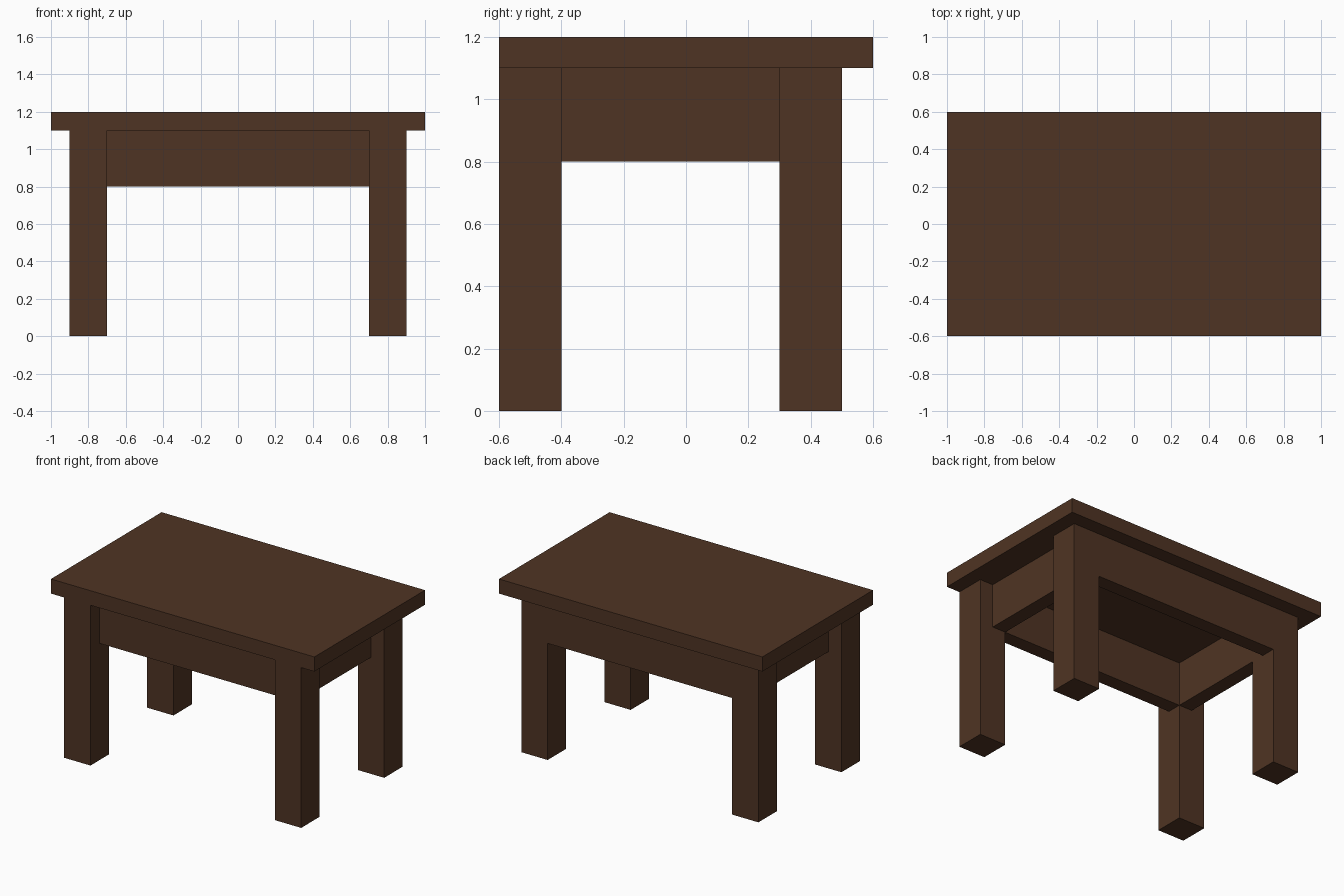
import bpy

if "Cube" in bpy.data.objects:
    bpy.data.objects.remove(bpy.data.objects["Cube"])

wood = bpy.data.materials.new("dark brown wood")
wood.diffuse_color = (0.078, 0.034, 0.017, 1.0)
wood.use_nodes = True
wood.node_tree.nodes["Principled BSDF"].inputs["Base Color"].default_value = wood.diffuse_color


def box(name, x, y, z):
    """Box spanning the given (min, max) ranges."""
    bpy.ops.mesh.primitive_cube_add(size=1, location=[sum(r) / 2 for r in (x, y, z)])
    ob = bpy.context.object
    ob.name = name
    ob.scale = [r[1] - r[0] for r in (x, y, z)]
    bpy.ops.object.transform_apply(location=False, rotation=False, scale=True)
    ob.data.materials.append(wood)
    return ob


# Table top
box("table_top", (-1, 1), (-0.6, 0.6), (1.1, 1.2))

# Legs and side rails: front legs flush with the top, back legs set in
for side, s in (("left", -1), ("right", 1)):
    leg_x = sorted((0.7 * s, 0.9 * s))
    box(f"front_{side}_leg", leg_x, (-0.6, -0.4), (0, 1.1))
    box(f"back_{side}_leg", leg_x, (0.3, 0.5), (0, 1.1))
    box(f"{side}_rail", sorted((0.7 * s, 0.8 * s)), (-0.4, 0.3), (0.8, 1.1))

# Front rail is recessed, back rail is flush with the legs
box("front_rail", (-0.7, 0.7), (-0.5, -0.4), (0.8, 1.1))
box("back_rail", (-0.7, 0.7), (0.4, 0.5), (0.8, 1.1))
